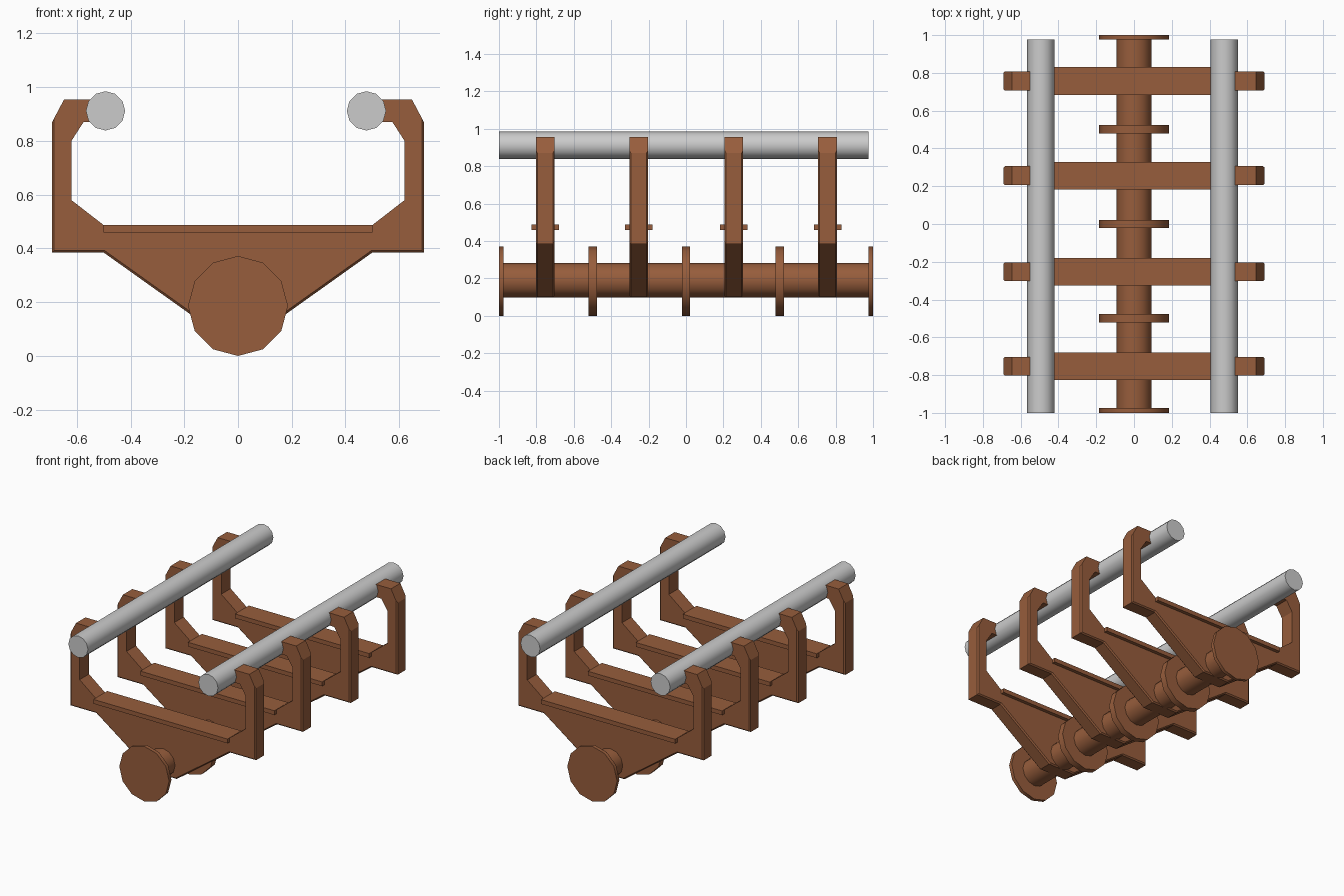
import bpy, bmesh
from math import pi, radians
from mathutils import Matrix

if "Cube" in bpy.data.objects:
    bpy.data.objects.remove(bpy.data.objects["Cube"])

rust = bpy.data.materials.new("rust_brown")
rust.diffuse_color = (0.31, 0.11, 0.045, 1)
rust.use_nodes = True
rust.node_tree.nodes["Principled BSDF"].inputs["Base Color"].default_value = rust.diffuse_color


def finish(name, bm, mat=None, smooth=False):
    bmesh.ops.recalc_face_normals(bm, faces=bm.faces)
    mesh = bpy.data.meshes.new(name)
    bm.to_mesh(mesh)
    bm.free()
    ob = bpy.data.objects.new(name, mesh)
    bpy.context.collection.objects.link(ob)
    if mat:
        mesh.materials.append(mat)
    if smooth:
        bpy.ops.object.select_all(action='DESELECT')
        ob.select_set(True)
        bpy.context.view_layer.objects.active = ob
        bpy.ops.object.shade_smooth_by_angle(angle=radians(35))
    return ob


def rod(name, x, z, radius, y0, y1, mat=None):
    """12-sided cylinder along y, with a corner pointing straight up."""
    bm = bmesh.new()
    place = Matrix.Translation((x, (y0 + y1) / 2, z)) @ Matrix.Rotation(pi / 2, 4, 'X')
    bmesh.ops.create_cone(bm, cap_ends=True, segments=12, radius1=radius,
                          radius2=radius, depth=y1 - y0, matrix=place)
    return finish(name, bm, mat, smooth=True)


# Right half of the cradle frame: outer edge from the bottom up, then inner edge
OUTER = [(0.10, 0.10), (0.50, 0.385), (0.692, 0.385), (0.692, 0.87), (0.647, 0.955)]
INNER = [(0.50, 0.955), (0.50, 0.87), (0.575, 0.87), (0.62, 0.80), (0.62, 0.58), (0.50, 0.487)]


def frame(name, y, thick=0.1):
    half = OUTER + INNER
    outline = half + [(-x, z) for x, z in reversed(half)]
    bm = bmesh.new()
    face = bm.faces.new([bm.verts.new((x, y - thick / 2, z)) for x, z in outline])
    ext = bmesh.ops.extrude_face_region(bm, geom=[face])
    for v in ext["geom"]:
        if isinstance(v, bmesh.types.BMVert):
            v.co.y += thick
    # small chamfer along the outer rim only
    rim = {(round(x, 3), round(z, 3)) for x, z in OUTER[:4]}
    on_rim = lambda v: (round(abs(v.co.x), 3), round(v.co.z, 3)) in rim
    edges = [e for e in bm.edges
             if abs(e.verts[0].co.y - e.verts[1].co.y) < 1e-5
             and all(on_rim(v) for v in e.verts)]
    bmesh.ops.bevel(bm, geom=edges, offset=0.008, segments=1, affect='EDGES')
    return finish(name, bm, rust)


def tread(name, y):
    bm = bmesh.new()
    bmesh.ops.create_cube(bm, size=1, matrix=Matrix.Translation((0, y, 0.4735))
                          @ Matrix.Diagonal((1.0, 0.147, 0.029, 1)))
    return finish(name, bm, rust)


# Cradle frames with flat bearing plates
for i, y in enumerate((-0.753, -0.253, 0.256, 0.757), 1):
    frame(f"cradle_frame_{i}", y)
    tread(f"bearing_plate_{i}", y)

# Central shaft and its flanges
rod("central_shaft", 0, 0.19, 0.093, -0.98, 0.98, rust)
for i, (a, b) in enumerate(((-1, -0.975), (-0.522, -0.477), (-0.022, 0.022),
                            (0.478, 0.523), (0.976, 1)), 1):
    rod(f"flange_{i}", 0, 0.186, 0.186, a, b, rust)

# Grey hand rails
rod("left_rail", -0.493, 0.912, 0.073, -1, 0.977)
rod("right_rail", 0.478, 0.912, 0.073, -1, 0.977)
